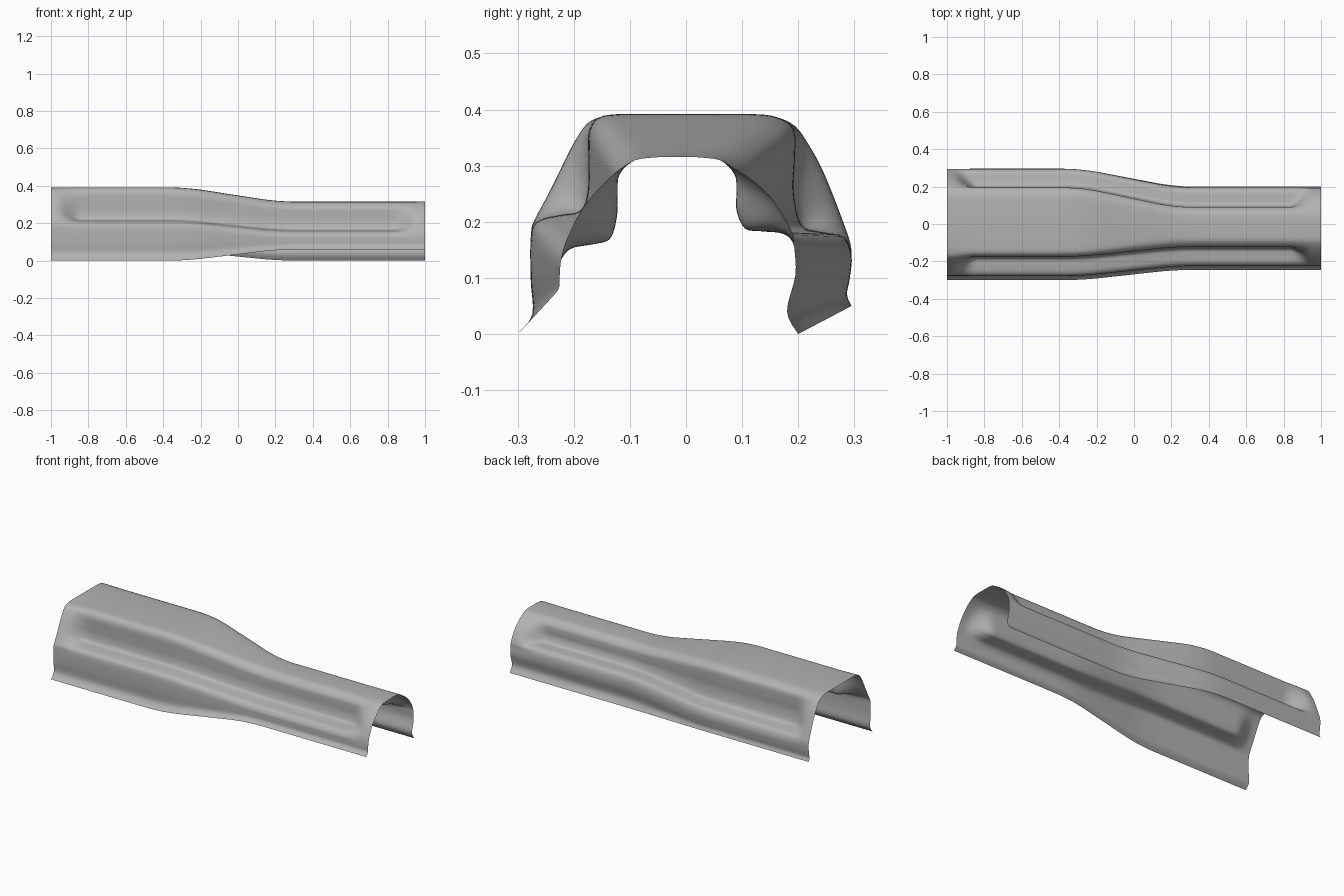
import bpy
import bmesh
from mathutils import Vector

cube = bpy.data.objects.get("Cube")
if cube:
    bpy.data.objects.remove(cube, do_unlink=True)

SCALE = 0.01      # profiles are written in hundredths: (distance from centre, height)
STATIONS = 100    # cross-sections along the length
STEPS = 4         # curve steps between profile points

# Half profiles from the roof down to the bottom lip, with the side groove pressed in
GROOVED = {
    "front_wide": [(12, 39.2), (15.5, 38.6), (17.3, 36), (17.4, 31), (17.5, 25.5), (18.8, 22),
                   (22.5, 21.2), (26, 20.3), (27.6, 18), (27.7, 10), (27.4, 3.5), (30, 0)],
    "back_wide": [(12, 39.2), (16, 38.7), (19.2, 36.5), (19.4, 31), (19.2, 25.5), (20.5, 19.5),
                  (24, 18.2), (28, 17.3), (29.5, 14), (29.2, 10), (28.7, 7), (29.5, 5)],
    "front_narrow": [(5, 31.5), (9, 31), (11.8, 28.5), (12.2, 25), (12.3, 21), (13.5, 17),
                     (16.5, 16), (20.5, 15.2), (22.3, 13), (22.5, 10.5), (22.7, 8), (24.5, 6)],
    "back_narrow": [(2, 31.5), (6, 31), (8.6, 28.5), (9, 25.5), (9, 22), (10.5, 18.8),
                    (13.5, 18.3), (17.5, 17.8), (19.3, 15.5), (19.5, 10.5), (18, 4), (20, 0)],
}

# The middle stretch of each half profile where the side is plain, near the ends
PLAIN = {
    "front_wide": [(17.8, 37.3), (20, 34), (21.8, 30.5), (23.5, 27), (25.3, 23.5), (27, 20.3)],
    "back_wide": [(19.5, 37), (22, 33.5), (24.2, 29.5), (26.3, 24.5), (28, 20), (29.2, 16.5)],
    "front_narrow": [(12, 29.2), (14.5, 27), (17, 24.3), (19, 21.5), (20.5, 18.5), (21.7, 15.7)],
    "back_narrow": [(9, 29.3), (12, 27.3), (15, 24.5), (17, 21.7), (18.5, 19), (19.2, 17)],
}


def clamp(value):
    return max(0.0, min(1.0, value))


def taper(x):
    """Blend from the wide end to the narrow end, with rounded bends."""
    offsets = [i * 0.02 for i in range(-5, 6)]
    return sum(clamp((x + o + 0.28) / 0.5) for o in offsets) / len(offsets)


def groove_depth(x):
    """Full groove along the middle, running out before each end."""
    ramp = clamp(min((x + 0.97) / 0.13, (0.96 - x) / 0.13))
    return ramp * ramp * (3 - 2 * ramp)


def half_profile(name, depth):
    pressed = [Vector(p) for p in GROOVED[name]]
    plain = list(pressed)
    plain[2:8] = [Vector(p) for p in PLAIN[name]]
    return [a.lerp(b, depth) for a, b in zip(plain, pressed)]


def smooth_curve(points):
    """Catmull-Rom curve through the points."""
    padded = [points[0]] + points + [points[-1]]
    curve = []
    for a, b, c, d in zip(padded, padded[1:], padded[2:], padded[3:]):
        for i in range(STEPS):
            t = i / STEPS
            curve.append(0.5 * (2 * b + (c - a) * t + (2 * a - 5 * b + 4 * c - d) * t**2
                                + (3 * b - a - 3 * c + d) * t**3))
    return curve + [points[-1]]


def section(x):
    """Whole cross-section from the front lip over the roof to the back lip."""
    halves = {}
    for side in ("front", "back"):
        wide = half_profile(side + "_wide", groove_depth(x))
        narrow = half_profile(side + "_narrow", groove_depth(x))
        halves[side] = smooth_curve([a.lerp(b, taper(x)) for a, b in zip(wide, narrow)])
    front = [(x, -p.x * SCALE, p.y * SCALE) for p in reversed(halves["front"])]
    back = [(x, p.x * SCALE, p.y * SCALE) for p in halves["back"]]
    return front + back


# Pressed sheet channel, lofted through the cross-sections
bm = bmesh.new()
rows = []
for i in range(STATIONS + 1):
    rows.append([bm.verts.new(co) for co in section(2 * i / STATIONS - 1)])
for row, after in zip(rows, rows[1:]):
    for j in range(len(row) - 1):
        bm.faces.new((row[j], after[j], after[j + 1], row[j + 1]))
mesh = bpy.data.meshes.new("sheet_channel")
bm.to_mesh(mesh)
bm.free()
channel = bpy.data.objects.new("sheet_channel", mesh)
bpy.context.collection.objects.link(channel)

# Plain grey sheet metal
grey = bpy.data.materials.new("sheet_grey")
grey.use_nodes = True
grey.diffuse_color = (0.45, 0.45, 0.45, 1)
grey.node_tree.nodes["Principled BSDF"].inputs["Base Color"].default_value = grey.diffuse_color
mesh.materials.append(grey)

bpy.ops.object.select_all(action="DESELECT")
channel.select_set(True)
bpy.context.view_layer.objects.active = channel
bpy.ops.object.shade_smooth_by_angle(angle=1.0)
